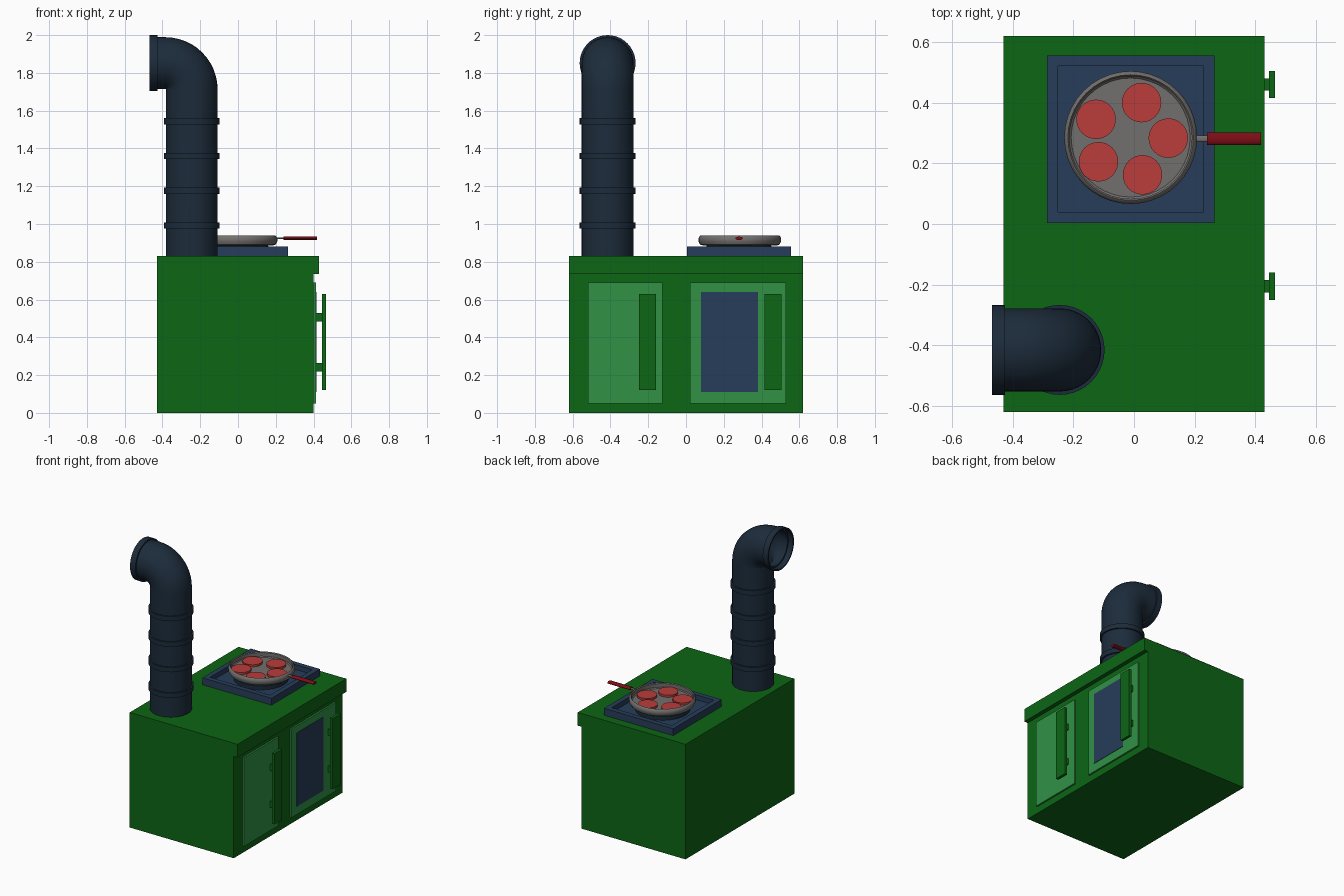
import bpy, bmesh, math
from mathutils import Vector

if "Cube" in bpy.data.objects:
    bpy.data.objects.remove(bpy.data.objects["Cube"])


def mat(name, r, g, b):
    lin = [((c + 0.055) / 1.055) ** 2.4 if c > 0.04 else c / 12.92 for c in (r, g, b)]
    m = bpy.data.materials.new(name)
    m.diffuse_color = (*lin, 1)
    m.use_nodes = True
    m.node_tree.nodes["Principled BSDF"].inputs["Base Color"].default_value = m.diffuse_color
    return m


GREEN = mat("dark_green", 0.05, 0.40, 0.08)
LIGHT = mat("light_green", 0.19, 0.57, 0.27)
NAVY = mat("navy", 0.15, 0.24, 0.35)
PIPE = mat("pipe_blue", 0.11, 0.17, 0.23)
IRON = mat("iron", 0.45, 0.44, 0.43)
RED = mat("slice_red", 0.73, 0.24, 0.23)
GRIP = mat("grip_red", 0.50, 0.05, 0.09)


def finish(name, bm, material, smooth=False):
    bmesh.ops.recalc_face_normals(bm, faces=bm.faces[:])
    me = bpy.data.meshes.new(name)
    bm.to_mesh(me)
    bm.free()
    me.materials.append(material)
    ob = bpy.data.objects.new(name, me)
    bpy.context.collection.objects.link(ob)
    if smooth:
        bpy.ops.object.select_all(action='DESELECT')
        ob.select_set(True)
        bpy.context.view_layer.objects.active = ob
        bpy.ops.object.shade_smooth_by_angle(angle=math.radians(35))
    return ob


def box(name, x, y, z, material):
    bm = bmesh.new()
    bmesh.ops.create_cube(bm, size=1)
    for v in bm.verts:
        v.co = [(lo + hi) / 2 + c * (hi - lo) for c, (lo, hi) in zip(v.co, (x, y, z))]
    return finish(name, bm, material)


def skin(bm, rings, closed=False):
    """Bridge consecutive vertex rings; cap both ends unless closed."""
    n = len(rings[0])
    pairs = list(zip(rings, rings[1:]))
    if closed:
        pairs.append((rings[-1], rings[0]))
    for a, b in pairs:
        for i in range(n):
            j = (i + 1) % n
            bm.faces.new((a[i], a[j], b[j], b[i]))
    if not closed:
        bm.faces.new(rings[0])
        bm.faces.new(rings[-1])


def lathe(name, cx, cy, profile, material, n=32, closed=False):
    bm = bmesh.new()
    rings = [[bm.verts.new((cx + r * math.cos(math.tau * i / n),
                            cy + r * math.sin(math.tau * i / n), z))
              for i in range(n)] for r, z in profile]
    skin(bm, rings, closed)
    return finish(name, bm, material, True)


# Cabinet with an overhanging front lip
bm = bmesh.new()
outline = [(-0.43, 0), (0.40, 0), (0.40, 0.735), (0.43, 0.735), (0.43, 0.83), (-0.43, 0.83)]
skin(bm, [[bm.verts.new((x, y, z)) for x, z in outline] for y in (-0.62, 0.62)])
finish("cabinet", bm, GREEN)

# Doors, oven window and handles
for side, y0, y1, h in (("left", -0.52, -0.125, -0.25), ("right", 0.02, 0.53, 0.415)):
    box(side + "_door", (0.395, 0.412), (y0, y1), (0.05, 0.69), LIGHT)
    box(side + "_door_handle", (0.445, 0.465), (h, h + 0.09), (0.12, 0.63), GREEN)
    for i, z in enumerate((0.22, 0.485)):
        box(f"{side}_handle_mount_{i}", (0.405, 0.45), (h + 0.025, h + 0.065), (z, z + 0.045), GREEN)
box("oven_window", (0.405, 0.415), (0.08, 0.38), (0.11, 0.64), NAVY)

# Hob: square tray with a recessed centre
HX, HY = -0.011, 0.28
bm = bmesh.new()
skin(bm, [[bm.verts.new((HX + sx * s, HY + sy * s, z))
           for sx, sy in ((-1, -1), (1, -1), (1, 1), (-1, 1))]
          for s, z in ((0.276, 0.83), (0.276, 0.88), (0.24, 0.88), (0.24, 0.845))])
finish("hob_tray", bm, NAVY)

# Burner under the pan
lathe("burner", HX, HY, [(0.10, 0.845), (0.10, 0.87), (0.08, 0.88)], PIPE)
lathe("burner_ring", HX, HY, [(0.15, 0.845), (0.18, 0.845), (0.18, 0.872), (0.17, 0.886), (0.15, 0.886)],
      PIPE, closed=True)

# Frying pan and its handle
PX, PY = -0.011, 0.285
lathe("pan", PX, PY, [(0.19, 0.885), (0.21, 0.891), (0.219, 0.908), (0.219, 0.924), (0.213, 0.936),
                      (0.207, 0.94), (0.202, 0.934), (0.202, 0.908), (0.196, 0.902)], IRON, n=40)


def rod(name, stations, material, n=16):
    bm = bmesh.new()
    skin(bm, [[bm.verts.new((x, 0.281 + w * math.cos(math.tau * i / n),
                             0.924 + h * math.sin(math.tau * i / n)))
               for i in range(n)] for x, w, h in stations])
    return finish(name, bm, material, True)


rod("pan_handle_stem", [(0.195, 0.01, 0.004), (0.25, 0.01, 0.004)], IRON)
rod("pan_handle_grip", [(0.24, 0.02, 0.009), (0.418, 0.02, 0.009)], GRIP)

# Food slices
for i, (x, y) in enumerate(((-0.125, 0.345), (0.025, 0.40), (0.113, 0.283), (0.028, 0.162), (-0.117, 0.205))):
    lathe(f"slice_{i}", x, y, [(0.065, 0.898), (0.065, 0.917)], RED)

# Chimney pipe: swept up, round the elbow, through the flange and back down inside
CX, CY, N = -0.245, -0.415, 40
bend = [(-0.385 + 0.14 * math.cos(a), 1.712 + 0.14 * math.sin(a), a)
        for a in (math.pi / 2 * k / 12 for k in range(13))]
q, zc = math.pi / 2, 1.852
stations = [(CX, 0.83, 0, 0.137)] + [(x, z, a, 0.137) for x, z, a in bend]
stations += [(-0.425, zc, q, 0.137), (-0.425, zc, q, 0.148), (-0.468, zc, q, 0.148),
             (-0.468, zc, q, 0.138), (-0.43, zc, q, 0.138), (-0.43, zc, q, 0.127)]
stations += [(x, z, a, 0.127) for x, z, a in reversed(bend)] + [(CX, 0.84, 0, 0.127)]
bm = bmesh.new()
rings = []
for x, z, a, r in stations:
    n_dir = Vector((math.cos(a), 0, math.sin(a)))
    rings.append([bm.verts.new(Vector((x, CY, z)) + r * (math.cos(math.tau * i / N) * n_dir
                  + math.sin(math.tau * i / N) * Vector((0, 1, 0)))) for i in range(N)])
skin(bm, rings)
finish("chimney_pipe", bm, PIPE, True)

# Chimney bands
for i, z in enumerate((0.992, 1.177, 1.36, 1.545)):
    lathe(f"chimney_band_{i}", CX, CY, [(0.132, z - 0.017), (0.148, z - 0.017),
                                        (0.148, z + 0.017), (0.132, z + 0.017)], PIPE, N, closed=True)
